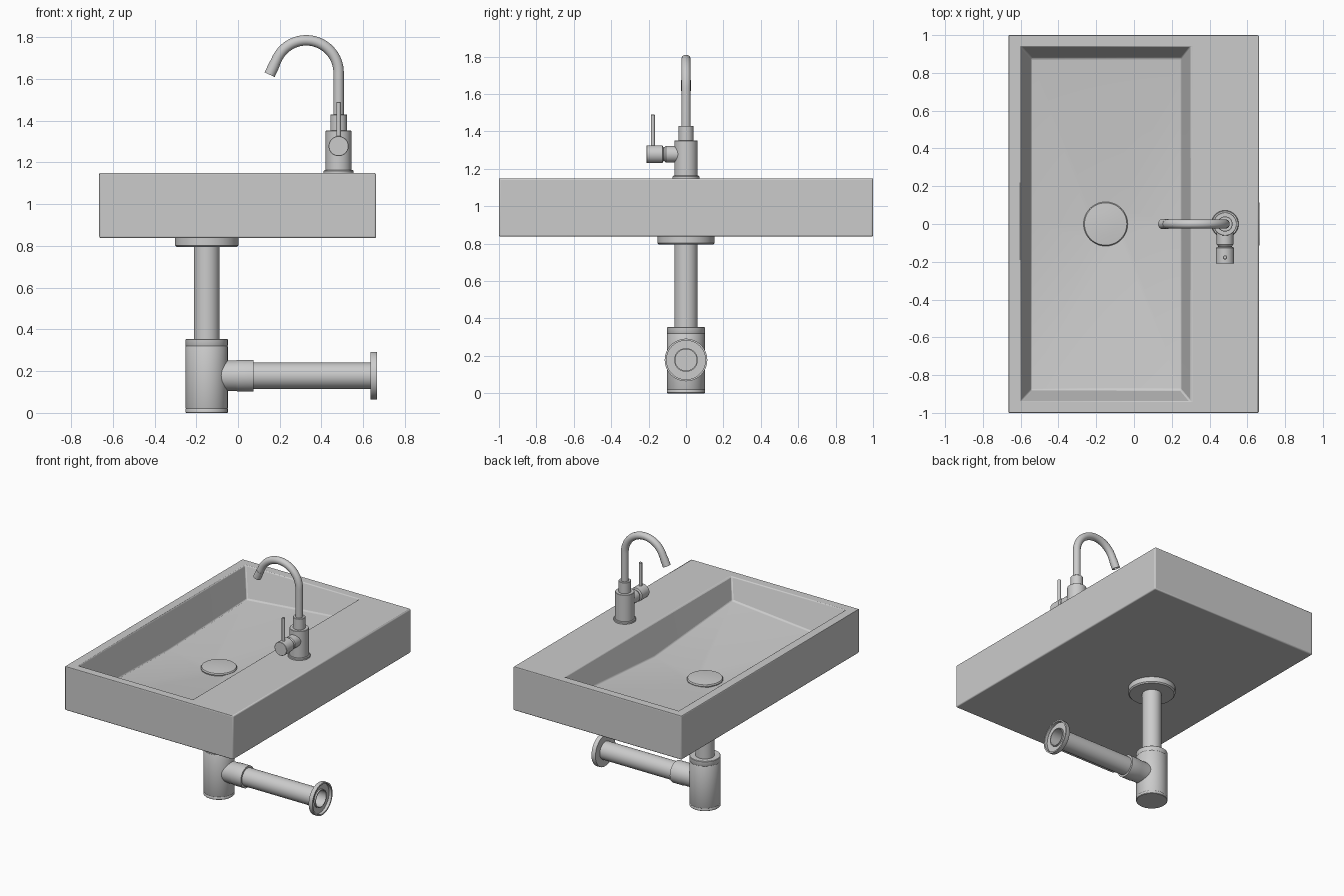
import bpy, bmesh, math
from mathutils import Vector, Matrix

if "Cube" in bpy.data.objects:
    bpy.data.objects.remove(bpy.data.objects["Cube"])


def finish(name, bm, bevel=0.0, angle=35):
    bmesh.ops.recalc_face_normals(bm, faces=bm.faces)
    me = bpy.data.meshes.new(name)
    bm.to_mesh(me)
    bm.free()
    ob = bpy.data.objects.new(name, me)
    bpy.context.collection.objects.link(ob)
    if bevel:
        m = ob.modifiers.new("soft_edges", 'BEVEL')
        m.width, m.segments = bevel, 3
        m.limit_method, m.angle_limit = 'ANGLE', math.radians(40)
    bpy.ops.object.select_all(action='DESELECT')
    ob.select_set(True)
    bpy.context.view_layer.objects.active = ob
    bpy.ops.object.shade_smooth_by_angle(angle=math.radians(angle))
    return ob


def lathe(name, profile, origin, axis=(0, 0, 1), n=48, closed=False):
    """Revolve (radius, height) points about an axis; radius 0 closes an end."""
    bm = bmesh.new()
    vs = [bm.verts.new((r, 0, h)) for r, h in profile]
    es = [bm.edges.new(p) for p in zip(vs, vs[1:])]
    if closed:
        es.append(bm.edges.new((vs[-1], vs[0])))
    bmesh.ops.spin(bm, geom=vs + es, cent=(0, 0, 0), axis=(0, 0, 1),
                   angle=math.tau, steps=n, use_duplicate=False)
    bmesh.ops.remove_doubles(bm, verts=bm.verts, dist=1e-5)
    rot = Vector((0, 0, 1)).rotation_difference(Vector(axis)).to_matrix().to_4x4()
    bmesh.ops.transform(bm, matrix=Matrix.Translation(origin) @ rot, verts=bm.verts)
    return finish(name, bm)


def rod(name, r, h0, h1, origin, axis=(0, 0, 1), c=0.004, n=48):
    """Solid cylinder with softened rims."""
    return lathe(name, [(0, h0), (r - c, h0), (r, h0 + c), (r, h1 - c),
                        (r - c, h1), (0, h1)], origin, axis, n)


# Basin: stacked loops from underside to a floor that falls towards the drain
DX = -0.15
bm = bmesh.new()


def loop(x0, x1, y, left, right, mid_left=None, mid_right=None):
    ml = left if mid_left is None else mid_left
    mr = right if mid_right is None else mid_right
    return [bm.verts.new(p) for p in
            ((x0, -y, left), (x1, -y, right), (x1, 0, mr),
             (x1, y, right), (x0, y, left), (x0, 0, ml))]


loops = [loop(-0.665, 0.662, 1.0, 0.838, 0.838),
         loop(-0.665, 0.662, 1.0, 1.149, 1.149),
         loop(-0.60, 0.30, 0.94, 1.149, 1.149),
         loop(-0.545, 0.25, 0.88, 0.94, 1.01, 0.915, 0.945),
         loop(DX - 0.08, DX + 0.08, 0.08, 0.888, 0.888)]
for a, b in zip(loops, loops[1:]):
    for i in range(6):
        j = (i + 1) % 6
        bm.faces.new((a[i], a[j], b[j], b[i]))
bm.faces.new(loops[0])
bm.faces.new(loops[-1])
finish("basin", bm, bevel=0.008, angle=40)

# Drain cap, underside flange and tailpipe
lathe("drain_cap", [(0, 0.87), (0.112, 0.87), (0.117, 0.898), (0.112, 0.906),
                    (0.06, 0.911), (0, 0.913)], (DX, 0, 0))
lathe("drain_flange", [(0, 0.842), (0.152, 0.842), (0.152, 0.803), (0.144, 0.795),
                       (0, 0.795)], (DX, 0, 0))
rod("tailpipe", 0.062, 0.33, 0.85, (DX, 0, 0))

# Bottle trap with two thin seams
lathe("bottle_trap", [(0, 0), (0.098, 0), (0.101, 0.003), (0.101, 0.018), (0.1, 0.02),
                      (0.101, 0.022), (0.101, 0.318), (0.1, 0.32), (0.101, 0.322),
                      (0.101, 0.352), (0.098, 0.355), (0, 0.355)], (DX, 0, 0))

# Horizontal outlet: coupling, hollow pipe, dished wall flange
X = (1, 0, 0)
lathe("outlet_coupling", [(0, 0.0), (0.073, 0.0), (0.073, 0.14), (0.076, 0.15),
                          (0.076, 0.225), (0, 0.225)], (DX, 0, 0.178), X)
lathe("outlet_pipe", [(0, 0.05), (0.063, 0.05), (0.063, 0.655), (0.057, 0.655),
                      (0.057, 0.08), (0, 0.08)], (0, 0, 0.178), X)
lathe("wall_flange", [(0.062, 0.635), (0.112, 0.635), (0.114, 0.638), (0.114, 0.665),
                      (0.104, 0.665), (0.104, 0.644), (0.062, 0.644)],
      (0, 0, 0.178), X, closed=True)

# Faucet body
FX = 0.482
rod("faucet_base", 0.072, 1.14, 1.163, (FX, 0, 0))
rod("faucet_body", 0.062, 1.15, 1.352, (FX, 0, 0), c=0.002)
rod("faucet_collar", 0.04, 1.34, 1.43, (FX, 0, 0), c=0.002)

# Gooseneck spout: straight riser, arc, short straight end
R, cz, end = 0.155, 1.63, math.radians(155)
path = [Vector((FX, 0, 1.42))]
for i in range(33):
    a = end * i / 32
    path.append(Vector((FX - R + R * math.cos(a), 0, cz + R * math.sin(a))))
out = Vector((-math.sin(end), 0, math.cos(end)))
path.append(path[-1] + out * 0.05)
bm = bmesh.new()
rings = []
for i, p in enumerate(path):
    t = (path[min(i + 1, len(path) - 1)] - path[max(i - 1, 0)]).normalized()
    side = Vector((0, 1, 0))
    up = t.cross(side)
    rings.append([bm.verts.new(p + 0.025 * (side * math.cos(k * math.tau / 24)
                                            + up * math.sin(k * math.tau / 24)))
                  for k in range(24)])
for a, b in zip(rings, rings[1:]):
    for k in range(24):
        bm.faces.new((a[k], a[k - 1], b[k - 1], b[k]))
bm.faces.new(rings[0])
bm.faces.new(rings[-1])
finish("spout", bm)
lathe("spout_nozzle", [(0, 0), (0.0265, 0), (0.0265, 0.058), (0.021, 0.058),
                       (0.021, 0.05), (0, 0.05)], path[-1] - out * 0.025, out, 32)

# Side handle and lever
lathe("handle", [(0, 0), (0.044, 0), (0.044, 0.108), (0.036, 0.118), (0.036, 0.121),
                 (0.048, 0.126), (0.048, 0.208), (0.046, 0.21), (0, 0.21)],
      (FX, 0, 1.278), (0, -1, 0))
rod("lever", 0.011, 1.30, 1.49, (FX, -0.177, 0), c=0.003, n=20)
